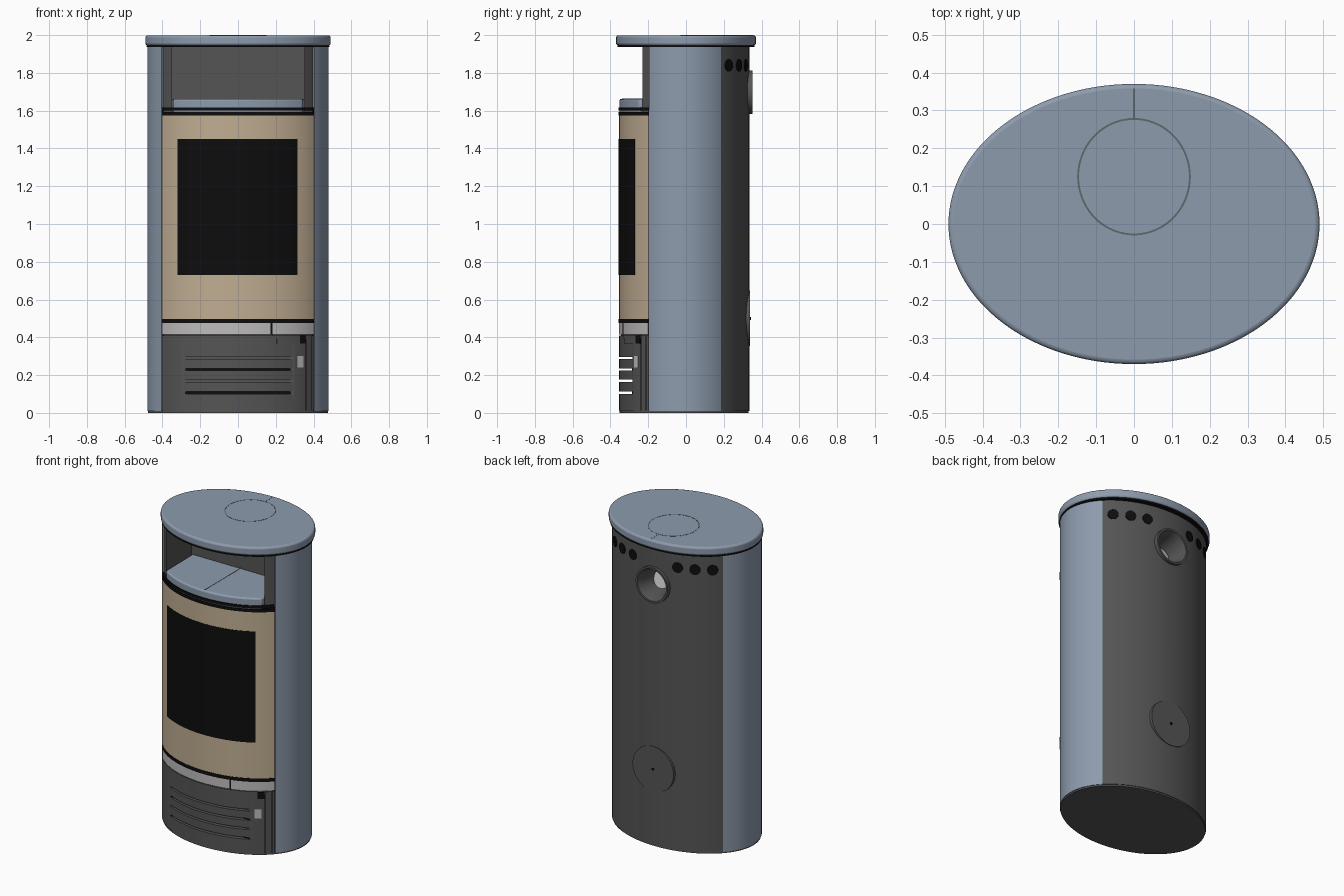
import bpy, bmesh
from math import sin, cos, asin, radians, degrees, pi
from mathutils import Vector, Matrix

cube = bpy.data.objects.get("Cube")
if cube:
    bpy.data.objects.remove(cube, do_unlink=True)

A, B, CY = 0.48, 0.345, -0.01      # body ellipse radii and centre
parts = []


def material(name, rgb):
    m = bpy.data.materials.new(name)
    m.use_nodes = True
    m.diffuse_color = (*rgb, 1)
    m.node_tree.nodes["Principled BSDF"].inputs["Base Color"].default_value = (*rgb, 1)
    return m


BLUE = material("blue grey enamel", (0.27, 0.33, 0.42))
DARK = material("dark grey steel", (0.09, 0.09, 0.09))
TAN = material("tan door", (0.53, 0.42, 0.29))
BLACK = material("black", (0.004, 0.004, 0.004))
LIGHT = material("light grey metal", (0.52, 0.50, 0.50))
SEAM = material("seam grey", (0.11, 0.14, 0.15))


def finish(name, bm, mat, bevel=0):
    bmesh.ops.recalc_face_normals(bm, faces=bm.faces)
    me = bpy.data.meshes.new(name)
    bm.to_mesh(me)
    bm.free()
    me.materials.append(mat)
    ob = bpy.data.objects.new(name, me)
    bpy.context.collection.objects.link(ob)
    if bevel:
        b = ob.modifiers.new("rounded edge", "BEVEL")
        b.width, b.segments, b.limit_method = bevel, 3, "ANGLE"
        b.angle_limit = radians(50)
    parts.append(ob)
    return ob


def on_ellipse(deg, a=A, b=B, cy=CY):
    """Point on an ellipse; 0 degrees is the front, 90 is +x."""
    t = radians(deg)
    return (a * sin(t), cy - b * cos(t))


def sweep(a0, a1, inset=0, n=72, a=A, b=B, cy=CY):
    return [on_ellipse(a0 + (a1 - a0) * i / n, a - inset, b - inset, cy) for i in range(n + 1)]


def prism(name, pts, z0, z1, mat, bevel=0):
    bm = bmesh.new()
    low = [bm.verts.new((x, y, z0)) for x, y in pts]
    high = [bm.verts.new((x, y, z1)) for x, y in pts]
    bm.faces.new(low)
    bm.faces.new(high)
    for i in range(len(pts)):
        j = (i + 1) % len(pts)
        bm.faces.new((low[i], low[j], high[j], high[i]))
    return finish(name, bm, mat, bevel)


def shell(name, a0, a1, z0, z1, mat, t=0.012, out=0, a=A, b=B, cy=CY):
    """Curved wall following an ellipse."""
    n = max(2, int(abs(a1 - a0) / 2.5))
    outer = sweep(a0, a1, -out, n, a, b, cy)
    inner = sweep(a0, a1, t, n, a, b, cy)
    closed = abs(a1 - a0) >= 360
    bm = bmesh.new()
    rows = [[bm.verts.new(p) for p in ((*o, z0), (*o, z1), (*i, z1), (*i, z0))]
            for o, i in zip(outer[:n if closed else None], inner)]
    for k in range(n):
        r, s = rows[k], rows[(k + 1) % len(rows)]
        for e in range(4):
            f = (e + 1) % 4
            bm.faces.new((r[e], s[e], s[f], r[f]))
    if not closed:
        bm.faces.new(rows[0])
        bm.faces.new(rows[-1])
    return finish(name, bm, mat)


def plate(name, x0, x1, z0, z1, mat, out=0.002):
    """Thin plate on the curved front, placed by its x range."""
    return shell(name, degrees(asin(x0 / A)), degrees(asin(x1 / A)), z0, z1, mat, 0.004, out)


def box(name, lo, hi, mat):
    return prism(name, [(lo[0], lo[1]), (hi[0], lo[1]), (hi[0], hi[1]), (lo[0], hi[1])],
                 lo[2], hi[2], mat)


def disc(name, centre, normal, r, depth, mat):
    bm = bmesh.new()
    turn = Vector(normal).to_track_quat("Z", "Y").to_matrix().to_4x4()
    bmesh.ops.create_cone(bm, cap_ends=True, segments=40, radius1=r, radius2=r, depth=depth,
                          matrix=Matrix.Translation(centre) @ turn)
    return finish(name, bm, mat)


def cut(targets, cutters):
    for ob in targets:
        for c in cutters:
            m = ob.modifiers.new("cut", "BOOLEAN")
            m.operation, m.object, m.solver = "DIFFERENCE", c, "EXACT"
        dg = bpy.context.evaluated_depsgraph_get()
        me = bpy.data.meshes.new_from_object(ob.evaluated_get(dg))
        ob.modifiers.clear()
        ob.data = me
    for c in cutters:
        parts.remove(c)
        bpy.data.objects.remove(c, do_unlink=True)


FRONT, BACK = 57.5, 124.4          # angles where the side panels begin and end
TOP = 1.938

# Core with an open warming niche in its upper part
prism("base_plate", sweep(0, 357, 0.004, 119), 0, 0.012, DARK)
core = prism("core", sweep(0, 357, 0.01, 119), 0.01, 1.58, DARK)
niche = prism("niche_body", sweep(48.6, 311.4, 0.01, 100) + [(-0.355, 0.03), (0.355, 0.03)],
              1.58, TOP, DARK)

# Outer panels
shell("left_side_panel", FRONT, BACK, 0.01, TOP, BLUE)
shell("right_side_panel", -FRONT, -BACK, 0.01, TOP, BLUE)
back = shell("back_panel", BACK, 360 - BACK, 0.01, TOP, DARK)
for s in (-1, 1):
    shell("panel_gap", s * (FRONT - 0.7), s * FRONT, 0.01, TOP if s > 2 else 1.6, BLACK, 0.01, -0.002)

# Top slab, its shadow gap and the flue cover outline
prism("top_gap", sweep(0, 357, 0, 119, 0.484, 0.362, 0), 1.936, 1.946, BLACK)
prism("top_slab", sweep(0, 357, 0, 119, 0.49, 0.37, 0), 1.945, 1.999, BLUE, 0.012)
shell("cover_outline", 0, 360, 1.997, 2.0, SEAM, 0.005, 0, 0.15, 0.155, 0.125)
box("cover_seam", (-0.002, 0.28, 1.997), (0.002, 0.358, 2.0), SEAM)

# Shelf in the niche
prism("shelf", sweep(-46, 46, 0.003, 40) + [(0.347, 0.03), (-0.347, 0.03)], 1.585, 1.663, BLUE, 0.01)
box("shelf_seam", (-0.002, -0.34, 1.66), (0.002, 0.03, 1.6645), SEAM)

# Door with glass and trims
DOOR = FRONT - 0.8
shell("door", -DOOR, DOOR, 0.497, 1.575, TAN)
plate("door_glass", -0.318, 0.315, 0.73, 1.45, BLACK)
for name, z0, z1 in (("lower_trim", 0.475, 0.497), ("upper_trim", 1.575, 1.594),
                     ("top_trim", 1.6, 1.617)):
    shell(name, -DOOR, DOOR, z0, z1, BLACK, 0.014, 0.002)

# Light band and handle
shell("light_band", -DOOR, DOOR, 0.415, 0.475, LIGHT, 0.012, 0.001)
plate("band_gap", 0.172, 0.182, 0.415, 0.475, BLACK, 0.003)
plate("handle_lip", 0.185, 0.36, 0.395, 0.413, DARK, 0.004)
plate("handle_grip", 0.205, 0.355, 0.365, 0.396, DARK, 0.004)
plate("handle_shadow", 0.325, 0.357, 0.368, 0.41, BLACK, 0.0055)

# Lower drawer with four slots
drawer = shell("drawer", -DOOR, DOOR, 0.012, 0.41, DARK)
slots = [box("slot_cutter", (-0.4, -0.45, z - 0.006), (0.4, -0.283, z + 0.006), DARK)
         for z in (0.107, 0.17, 0.23, 0.29)]
cut([core, drawer], slots)
for z in (0.107, 0.23):
    box("slot_back", (-0.28, -0.286, z - 0.006), (0.28, -0.282, z + 0.006), BLACK)
plate("drawer_latch", 0.31, 0.344, 0.24, 0.302, LIGHT, 0.004)
for x in (0.358, 0.388):
    plate("drawer_seam", x, x + 0.004, 0.012, 0.41, BLACK, 0.0005)

# Flue outlet: recess, turned collar and damper
FZ = 1.698
cut([back, niche, core], [disc("flue_cutter", (0, 0.34, FZ), (0, 1, 0), 0.11, 0.3, DARK)])
profile = [(0.105, 0.2), (0.115, 0.28), (0.115, 0.352), (0.103, 0.352), (0.085, 0.3),
           (0.08, 0.2), (0, 0.2)]
bm = bmesh.new()
vs = [bm.verts.new((r, y, FZ)) for r, y in profile]
edges = [bm.edges.new(p) for p in zip(vs, vs[1:])]
bmesh.ops.spin(bm, geom=vs + edges, cent=(0, 0, FZ), axis=(0, 1, 0), angle=2 * pi, steps=48)
bmesh.ops.remove_doubles(bm, verts=bm.verts, dist=0.0001)
finish("flue_collar", bm, DARK)
disc("flue_damper", (0, 0.24, FZ), (0, 1, 0.4), 0.06, 0.006, LIGHT)

# Vent holes at the back
for s in (-1, 1):
    for x in (0.16, 0.26, 0.35):
        y = CY + B * (1 - (x / A) ** 2) ** 0.5
        normal = (s * x / A ** 2, (y - CY) / B ** 2, 0)
        disc("vent_hole", (s * x, y, 1.84), normal, 0.033, 0.008, BLACK)

# Lower rear inlet cover
disc("inlet_cover", (0, 0.325, 0.5), (0, 1, 0), 0.147, 0.026, DARK)
disc("inlet_screw", (0, 0.34, 0.5), (0, 1, 0), 0.008, 0.008, BLACK)

# Smooth curved faces, keep edges sharp
bpy.ops.object.select_all(action="DESELECT")
for ob in parts:
    ob.select_set(True)
bpy.context.view_layer.objects.active = parts[0]
bpy.ops.object.shade_smooth_by_angle(angle=radians(30))
